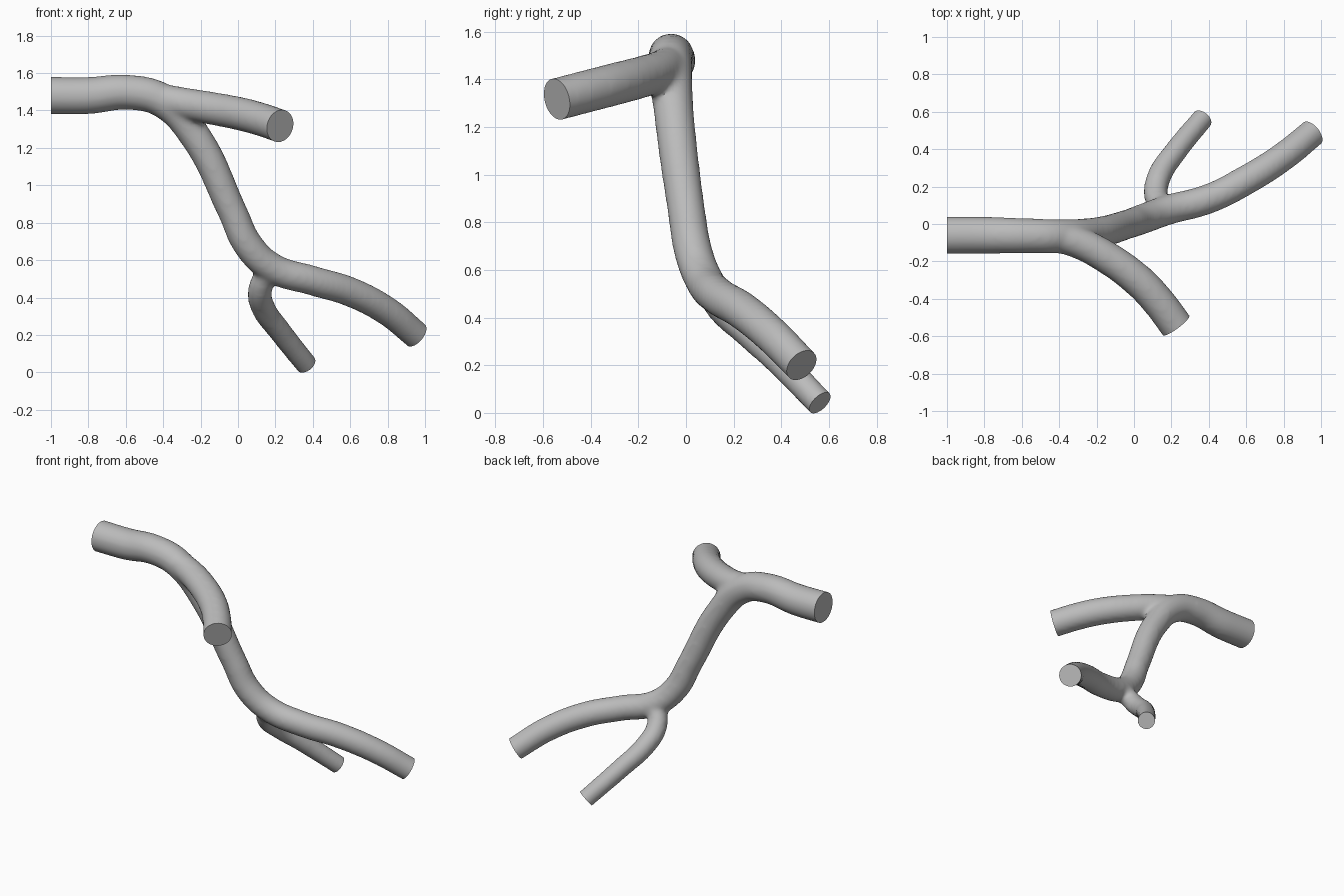
import bpy, bmesh
from mathutils import Vector

cube = bpy.data.objects.get("Cube")
if cube:
    bpy.data.objects.remove(cube, do_unlink=True)

grey = bpy.data.materials.new("plain grey")
grey.use_nodes = True
colour = (0.5, 0.5, 0.5, 1)
grey.diffuse_color = colour
grey.node_tree.nodes["Principled BSDF"].inputs["Base Color"].default_value = colour

EXTRA = 0.08  # tubes overrun their ends, then get cut flat

# Centre lines: x, y, z, radius
trunk = [(-1, -.06, 1.48, .101), (-.8, -.06, 1.48, .1), (-.58, -.063, 1.497, .094),
         (-.4, -.065, 1.45, .092), (-.22, -.05, 1.25, .084), (-.03, 0, .86, .079),
         (.055, .03, .68, .081), (.18, .075, .56, .081), (.4, .135, .49, .08),
         (.6, .235, .43, .08), (.8, .362, .325, .078), (.952, .485, .2, .076)]
upper_branch = [(-.44, -.065, 1.47, .08), (-.3, -.1, 1.44, .085), (-.16, -.17, 1.415, .088),
                (.02, -.3, 1.38, .09), (.13, -.415, 1.35, .09), (.225, -.542, 1.317, .09)]
lower_branch = [(.16, .08, .55, .06), (.118, .15, .44, .065), (.135, .255, .345, .065),
                (.22, .385, .225, .062), (.365, .562, .042, .059)]


def end_cut(path, i, j):
    """Point and outward direction at end i, with j its neighbour."""
    p, q = Vector(path[i][:3]), Vector(path[j][:3])
    return p, (p - q).normalized()


cuts = [end_cut(trunk, 0, 1), end_cut(trunk, -1, -2),
        end_cut(upper_branch, -1, -2), end_cut(lower_branch, -1, -2)]


def extended(path, both):
    """Carry a path on past its open ends."""
    def beyond(i, j):
        p, d = end_cut(path, i, j)
        return (*(p + d * EXTRA), path[i][3])
    return ([beyond(0, 1)] if both else []) + path + [beyond(-1, -2)]


# Tubes as one bevelled curve
curve = bpy.data.curves.new("branching_tube", "CURVE")
curve.dimensions = "3D"
curve.bevel_depth = 1
curve.bevel_resolution = 8
curve.use_fill_caps = True
curve.resolution_u = 10
for path in (extended(trunk, True), extended(upper_branch, False), extended(lower_branch, False)):
    spline = curve.splines.new("BEZIER")
    spline.bezier_points.add(len(path) - 1)
    for point, (x, y, z, r) in zip(spline.bezier_points, path):
        point.co = (x, y, z)
        point.radius = r
        point.handle_left_type = point.handle_right_type = "AUTO"


def baked(obj):
    """Mesh of an object with its modifiers applied."""
    graph = bpy.context.evaluated_depsgraph_get()
    return bpy.data.meshes.new_from_object(obj.evaluated_get(graph))


source = bpy.data.objects.new("tube_curve", curve)
bpy.context.collection.objects.link(source)
tube = bpy.data.objects.new("branching_tube", baked(source))
bpy.context.collection.objects.link(tube)
bpy.data.objects.remove(source, do_unlink=True)

# Merge the tubes and soften the forks
remesh = tube.modifiers.new("merge", "REMESH")
remesh.mode = "VOXEL"
remesh.voxel_size = 0.014
smooth = tube.modifiers.new("soften", "SMOOTH")
smooth.factor = 0.5
smooth.iterations = 12
merged = baked(tube)
tube.modifiers.clear()
tube.data = merged

# Cut each open end flat and cap it
bm = bmesh.new()
bm.from_mesh(merged)
for centre, direction in cuts:
    faces = [f for f in bm.faces if (f.calc_center_median() - centre).length < 0.2]
    edges = {e for f in faces for e in f.edges}
    verts = {v for f in faces for v in f.verts}
    bmesh.ops.bisect_plane(bm, geom=list(verts) + list(edges) + faces, plane_co=centre,
                           plane_no=direction, clear_outer=True)
    rim = [e for e in bm.edges if e.is_boundary]
    bmesh.ops.holes_fill(bm, edges=rim, sides=0)
bmesh.ops.recalc_face_normals(bm, faces=bm.faces[:])
bm.to_mesh(merged)
bm.free()

merged.materials.clear()
merged.materials.append(grey)
for f in merged.polygons:
    f.material_index = 0
bpy.ops.object.select_all(action="DESELECT")
tube.select_set(True)
bpy.context.view_layer.objects.active = tube
bpy.ops.object.shade_smooth_by_angle(angle=0.7)
